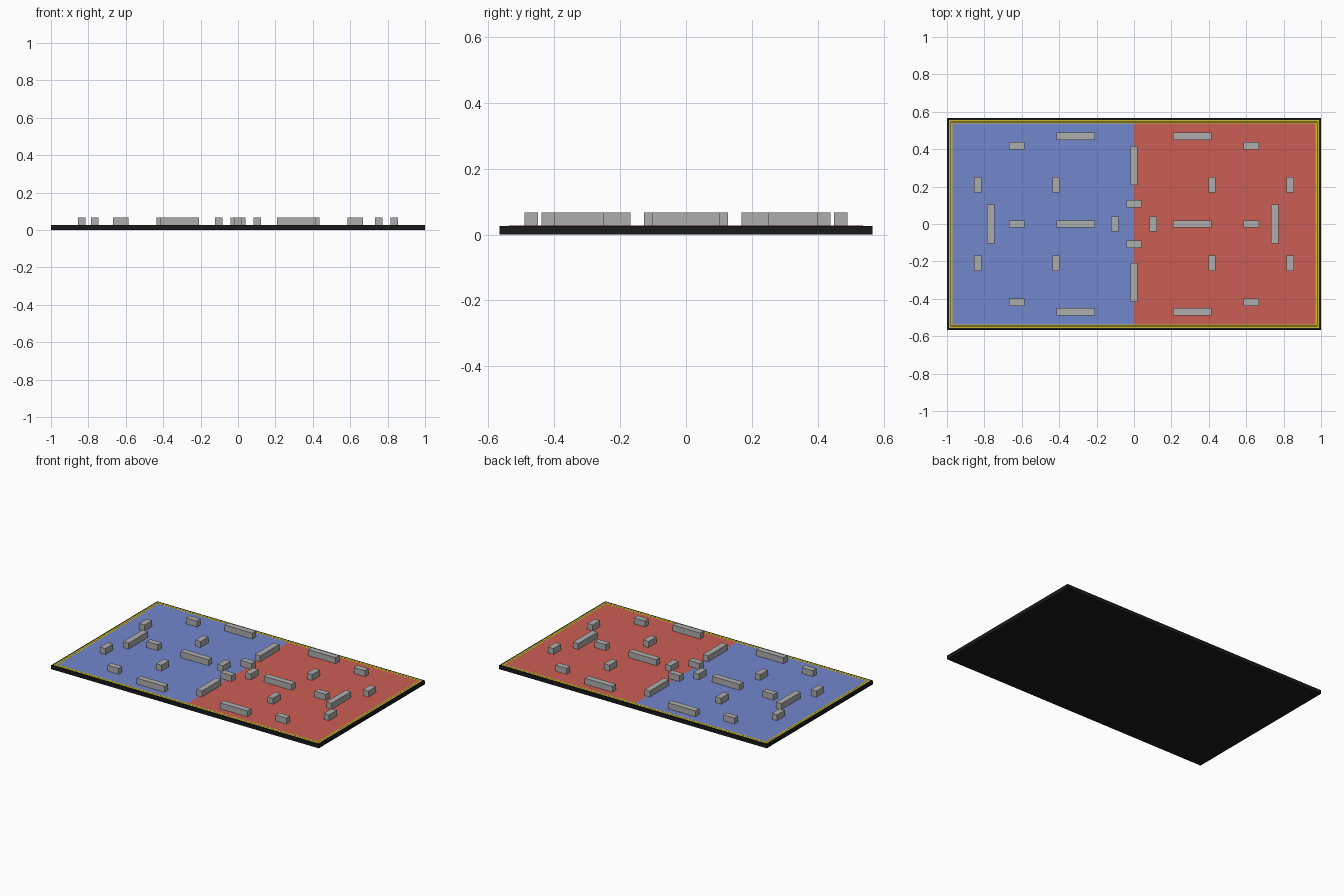
import bpy, bmesh

if "Cube" in bpy.data.objects:
    bpy.data.objects.remove(bpy.data.objects["Cube"])

BOARD_TOP = 0.026
BLOCK_TOP = 0.067
HX, HY = 1.0, 0.566


def material(name, rgb):
    m = bpy.data.materials.new(name)
    m.diffuse_color = (*rgb, 1)
    m.use_nodes = True
    m.node_tree.nodes["Principled BSDF"].inputs["Base Color"].default_value = m.diffuse_color
    return m


black = material("black", (0.01, 0.01, 0.01))
yellow = material("yellow", (0.62, 0.50, 0.02))
blue = material("blue", (0.17, 0.24, 0.60))
red = material("red", (0.60, 0.11, 0.09))
grey = material("grey", (0.42, 0.42, 0.42))


def finish(bm, name, mat):
    mesh = bpy.data.meshes.new(name)
    bmesh.ops.recalc_face_normals(bm, faces=bm.faces)
    bm.to_mesh(mesh)
    bm.free()
    mesh.materials.append(mat)
    ob = bpy.data.objects.new(name, mesh)
    bpy.context.collection.objects.link(ob)


def box(name, x, y, sx, sy, z0, z1, mat):
    bm = bmesh.new()
    bmesh.ops.create_cube(bm, size=1)
    bmesh.ops.scale(bm, vec=(sx, sy, z1 - z0), verts=bm.verts)
    bmesh.ops.translate(bm, vec=(x, y, (z0 + z1) / 2), verts=bm.verts)
    finish(bm, name, mat)


def flat_frame(name, outer, inner, z, mat):
    """Flat rectangular strip between two margins from the board edge."""
    bm = bmesh.new()
    rings = []
    for d in (outer, inner):
        x, y = HX - d, HY - d
        rings.append([bm.verts.new((a * x, b * y, z))
                      for a, b in ((-1, -1), (1, -1), (1, 1), (-1, 1))])
    for i in range(4):
        j = (i + 1) % 4
        bm.faces.new((rings[0][i], rings[0][j], rings[1][j], rings[1][i]))
    for f in bm.faces:
        f.normal_update()
    finish(bm, name, mat)


# Base board
box("board", 0, 0, 2 * HX, 2 * HY, 0, BOARD_TOP, black)

# Double yellow boundary line
flat_frame("outer_border_line", 0.010, 0.019, BOARD_TOP + 0.001, yellow)
flat_frame("inner_border_line", 0.022, 0.029, BOARD_TOP + 0.001, yellow)

# Two coloured halves of the field
FX, FY = HX - 0.029, HY - 0.029
for name, s, mat in (("blue_field", -1, blue), ("red_field", 1, red)):
    box(name, s * FX / 2, 0, FX, 2 * FY, BOARD_TOP - 0.002, BOARD_TOP + 0.001, mat)

# Obstacles: (name, x, y, x size, y size), mirrored over both axes
W, S, L = 0.04, 0.082, 0.207
obstacles = [
    ("side_wall", 0.311, 0.47, L, W),
    ("corner_block", 0.627, 0.419, S, W),
    ("inner_post", 0.417, 0.209, W, S),
    ("outer_post", 0.836, 0.209, W, S),
    ("lane_wall", 0.311, 0, L, W),
    ("lane_block", 0.627, 0, S, W),
    ("centre_post", 0.104, 0, W, S),
    ("centre_block", 0, 0.107, S, W),
    ("midline_wall", 0, 0.311, W, L),
]
for name, x, y, sx, sy in obstacles:
    for px in sorted({x, -x}):
        for py in sorted({y, -y}):
            box(name, px, py, sx, sy, BOARD_TOP, BLOCK_TOP, grey)

# End walls sit slightly off the mirror line
for x in (-0.765, 0.753):
    box("end_wall", x, 0, W, L, BOARD_TOP, BLOCK_TOP, grey)
